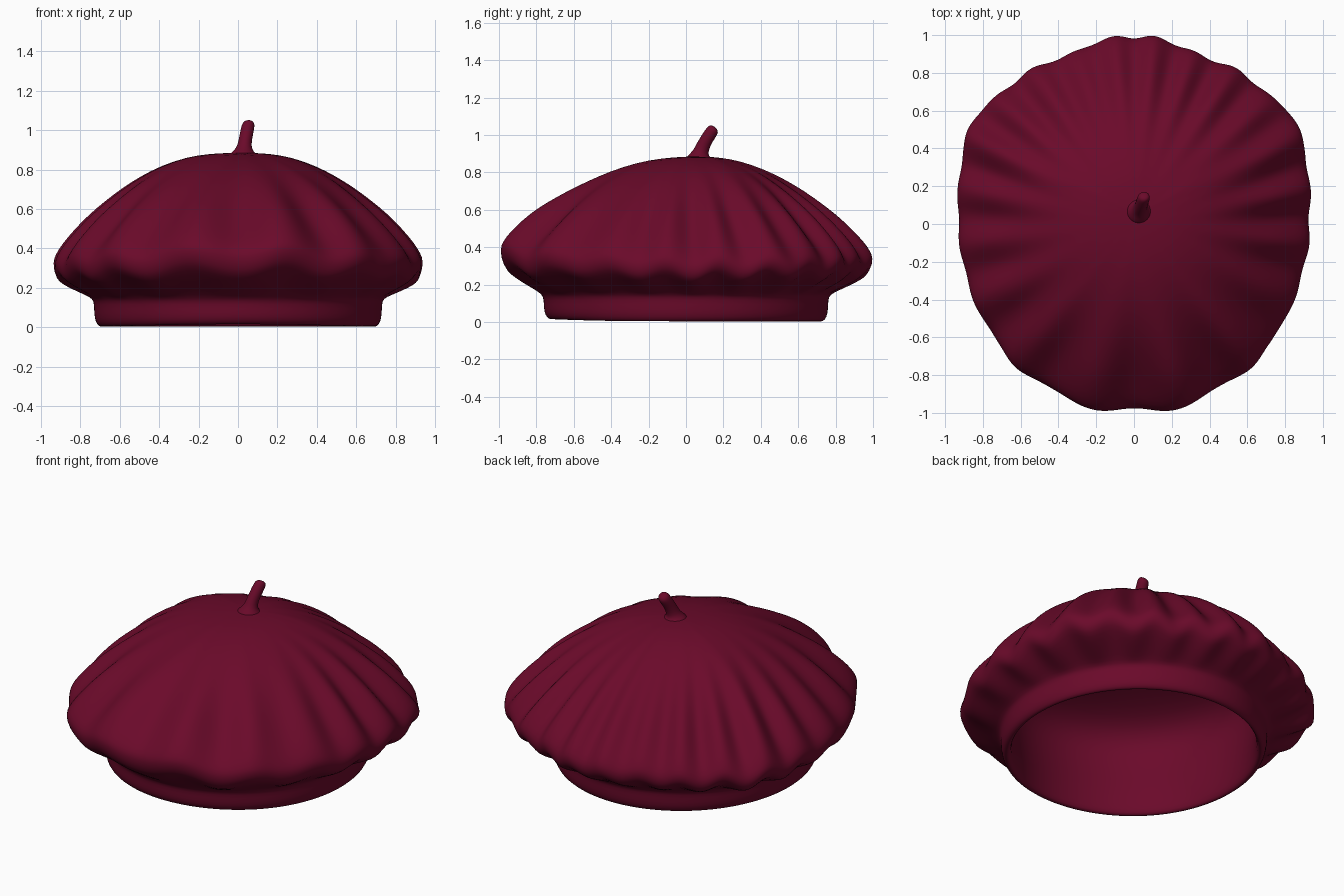
import bpy, bmesh, math
from mathutils import Vector

if "Cube" in bpy.data.objects:
    bpy.data.objects.remove(bpy.data.objects["Cube"])

wine = bpy.data.materials.new("burgundy_felt")
wine.diffuse_color = (0.145, 0.003, 0.023, 1)
wine.use_nodes = True
wine.node_tree.nodes["Principled BSDF"].inputs["Base Color"].default_value = wine.diffuse_color

SEG = 192
# rim radius by degrees measured from the front (mirrored left/right)
RIM = [(0, .99), (10, 1.005), (24, .985), (37, .985), (48, .963), (65, .94), (84, .93),
       (99, .945), (114, .99), (124, 1.025), (134, .99), (141, .99), (159, .965), (175, 1.0), (180, .992)]
RIM_Z = [(0, .39), (45, .345), (90, .315), (140, .32), (180, .33)]


def interp(table, x):
    for (a, p), (b, q) in zip(table, table[1:]):
        if x <= b:
            t = (x - a) / (b - a)
            t = t * t * (3 - 2 * t)
            return p + (q - p) * t
    return table[-1][1]


def fold(phi, x):
    # pleats, wide at the front and tighter toward the back
    p = 11 * phi + 9 * phi * phi / math.pi
    amp = 0.9 + 0.2 * math.sin(3.3 * phi + 1) + .15 * math.sin(5 * phi) * (1 if x > 0 else -1)
    return -math.cos(p) * amp


# profiles: crown (fraction of rim, height, fold), underside (blend band->rim, height, fold)
CROWN = [(.06, .998, 0), (.16, .985, 0), (.28, .945, 0), (.42, .855, .03), (.53, .755, .15),
         (.63, .645, .4), (.72, .525, .7), (.8, .41, 1), (.88, .28, 1.1), (.95, .155, 1), (.985, .07, .9)]
UNDER = [(1, 0, .9), (.95, -.28, .9), (.8, -.45, .8), (.5, -.66, .5), (.22, -.84, .2), (.04, -.97, 0)]
BAND = [(1.0, .12), (1.0, .07), (.99, .025), (.965, .003), (.94, .003), (.92, .03), (.915, .13)]
LINER = [(.935, .24), (.955, .36), (.945, .46), (.87, .55), (.7, .61), (.45, .66), (.2, .69)]
APEX = Vector((.02, .06, .885))


def column(i):
    a = 2 * math.pi * i / SEG
    phi = a if a <= math.pi else 2 * math.pi - a
    d = Vector((math.sin(a), -math.cos(a), 0))
    R = interp(RIM, math.degrees(phi))
    zr = interp(RIM_Z, math.degrees(phi)) - .005
    B = 1 / math.hypot(d.x / .73, d.y / .76)
    f = fold(phi, d.x)
    pts = []
    for s, h, w in CROWN:
        p = d * (R * s + .011 * w * f)
        p += Vector((APEX.x, APEX.y, 0)) * (1 - s) ** 5
        # fuller at the sides and toward the back
        bulge = (.03 * d.x ** 2 + .02 * d.y) * math.sin(math.pi * s) ** 2
        p.z = zr + (APEX.z - zr) * (h + bulge) + .026 * w * f
        pts.append(p)
    for b, k, w in UNDER:
        p = d * (B + (R - B) * b + .011 * w * f)
        p.z = zr + (zr - .14) * k + .028 * w * f
        pts.append(p)
    for s, z in BAND:
        p = d * (B * s)
        p.z = z + (.012 * abs(d.y) ** 3 if z < .03 and d.y < 0 else 0)
        pts.append(p)
    # inner lining
    for s, z in LINER:
        p = d * (B * s)
        p.z = z
        pts.append(p)
    return pts


def make_object(name, bm):
    bmesh.ops.recalc_face_normals(bm, faces=bm.faces)
    me = bpy.data.meshes.new(name)
    bm.to_mesh(me)
    bm.free()
    me.materials.append(wine)
    for p in me.polygons:
        p.use_smooth = True
    ob = bpy.data.objects.new(name, me)
    bpy.context.collection.objects.link(ob)
    sub = ob.modifiers.new("smooth", 'SUBSURF')
    sub.levels = sub.render_levels = 1
    return ob


def skin(name, columns, top, end):
    # closed grid of rings with a pole at each end
    bm = bmesh.new()
    cols = [[bm.verts.new(p) for p in c] for c in columns]
    a, b = bm.verts.new(top), bm.verts.new(end)
    for c, n in zip(cols, cols[1:] + cols[:1]):
        bm.faces.new((a, c[0], n[0]))
        for j in range(len(c) - 1):
            bm.faces.new((c[j], c[j + 1], n[j + 1], n[j]))
        bm.faces.new((b, n[-1], c[-1]))
    return make_object(name, bm)


# pleated crown, headband and lining in one cloth shell
skin("beret_body", [column(i) for i in range(SEG)], APEX, (0, 0, .70))

# little leaning stalk on top: x, y, z, radius
STALK = [(.025, .07, .862, .085), (.025, .072, .886, .06), (.03, .078, .905, .04), (.035, .09, .94, .034),
         (.043, .112, .98, .034), (.05, .137, 1.017, .034), (.053, .146, 1.032, .031), (.054, .15, 1.042, .02)]
cols = []
for i in range(20):
    a = 2 * math.pi * i / 20
    c = []
    for k, (x, y, z, r) in enumerate(STALK):
        tilt = .55 * r * min(1, k / 4)
        c.append(Vector((x + r * math.cos(a), y + r * math.sin(a) * (.85 if k > 3 else 1),
                         z - tilt * math.sin(a))))
    cols.append(c[::-1])
skin("stalk", cols, (.054, .151, 1.045), (.025, .07, .86))
